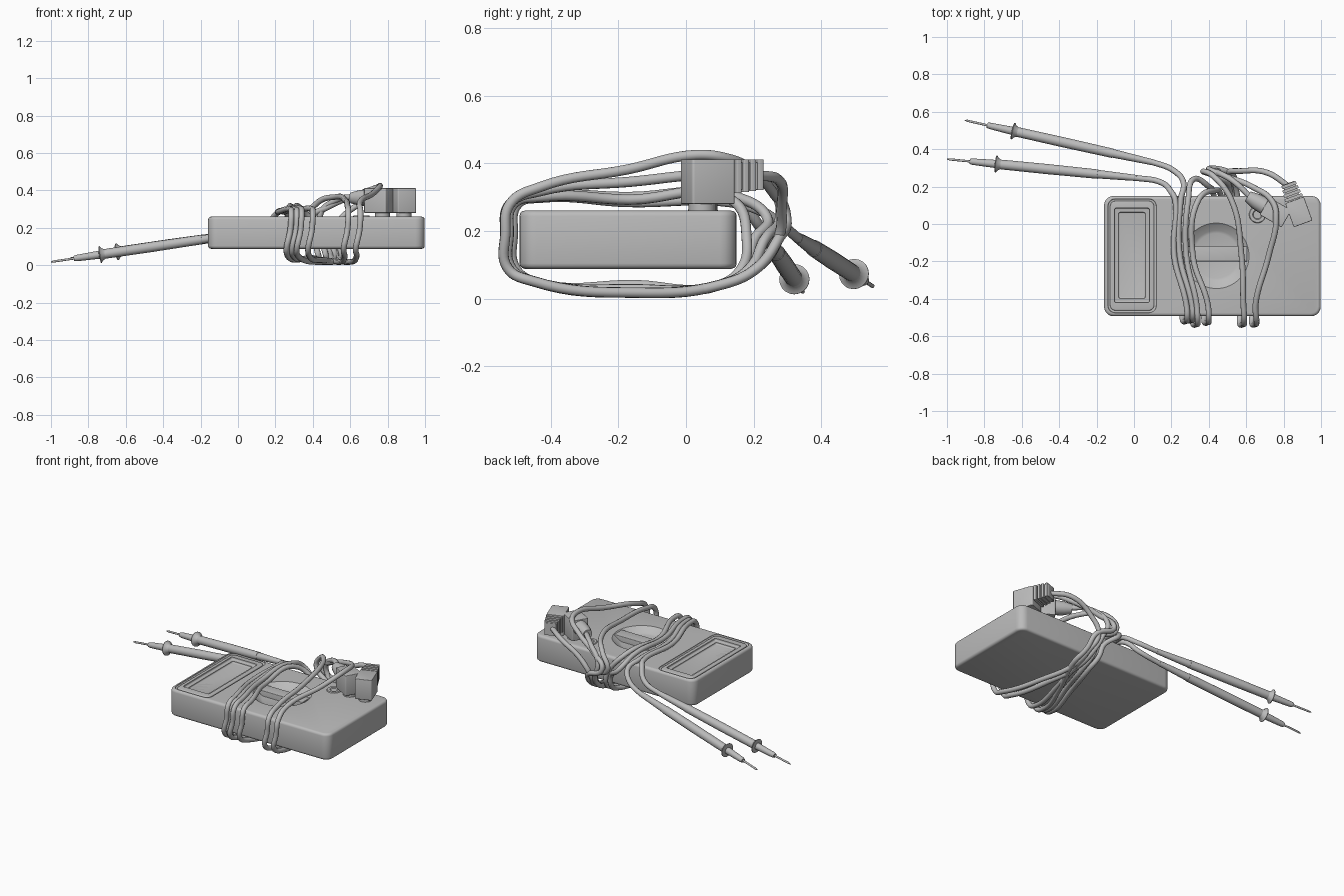
import bpy, bmesh, math
from mathutils import Vector, Matrix

if "Cube" in bpy.data.objects:
    bpy.data.objects.remove(bpy.data.objects["Cube"])

grey = bpy.data.materials.new("plain_grey")
grey.use_nodes = True
grey.diffuse_color = (0.5, 0.5, 0.5, 1)
grey.node_tree.nodes["Principled BSDF"].inputs["Base Color"].default_value = (0.5, 0.5, 0.5, 1)


def select(obj):
    bpy.ops.object.select_all(action='DESELECT')
    obj.select_set(True)
    bpy.context.view_layer.objects.active = obj


def finish(name, bm, angle=35):
    bmesh.ops.recalc_face_normals(bm, faces=bm.faces)
    mesh = bpy.data.meshes.new(name)
    bm.to_mesh(mesh)
    bm.free()
    mesh.materials.append(grey)
    obj = bpy.data.objects.new(name, mesh)
    bpy.context.collection.objects.link(obj)
    select(obj)
    bpy.ops.object.shade_smooth_by_angle(angle=math.radians(angle))
    return obj


def rounded_box(name, low, high, corner=0.0, edge=0.0, matrix=Matrix()):
    """Box with rounded upright corners and softened rims."""
    low, high = Vector(low), Vector(high)
    bm = bmesh.new()
    bmesh.ops.create_cube(bm, size=1, matrix=Matrix.Translation((low + high) / 2)
                          @ Matrix.Diagonal((*(high - low), 1)))
    if corner:
        upright = [e for e in bm.edges if abs(e.verts[0].co.z - e.verts[1].co.z) > 1e-5]
        bmesh.ops.bevel(bm, geom=upright, offset=corner, segments=5, profile=0.5, affect='EDGES')
    if edge:
        rims = [e for e in bm.edges if abs(e.verts[0].co.z - e.verts[1].co.z) < 1e-5]
        bmesh.ops.bevel(bm, geom=rims, offset=edge, segments=3, profile=0.5, affect='EDGES')
    bm.transform(matrix)
    return finish(name, bm)


def lathe(name, profile, start, direction, sides=20):
    """Revolve (distance, radius) pairs around an axis."""
    turn = Vector(direction).to_track_quat('Z', 'Y').to_matrix().to_4x4()
    place = Matrix.Translation(start) @ turn
    bm = bmesh.new()
    rings = []
    for along, radius in profile:
        rings.append([bm.verts.new(place @ Vector((radius * math.cos(a), radius * math.sin(a), along)))
                      for a in (math.tau * i / sides for i in range(sides))])
    for one, two in zip(rings, rings[1:]):
        for i in range(sides):
            j = (i + 1) % sides
            bm.faces.new((one[i], one[j], two[j], two[i]))
    bm.faces.new(rings[0])
    bm.faces.new(rings[-1])
    return finish(name, bm)


def carve(target, cutter):
    mod = target.modifiers.new("carve", 'BOOLEAN')
    mod.operation = 'DIFFERENCE'
    mod.solver = 'EXACT'
    mod.object = cutter
    select(target)
    bpy.ops.object.modifier_apply(modifier=mod.name)
    bpy.data.objects.remove(cutter)


# Case with stepped display window, sunken dial and open socket
TOP = 0.26
UP = (0, 0, 1)
case = rounded_box("case", (-0.16, -0.493, 0.088), (0.998, 0.15, TOP), 0.05, 0.016)
carve(case, rounded_box("window_step", (-0.14, -0.475, TOP - 0.01), (0.12, 0.135, 0.3), 0.04, 0.006))
frame = rounded_box("window_frame", (-0.128, -0.463, 0.2), (0.108, 0.123, TOP - 0.001), 0.03, 0.006)
for part in (case, frame):
    for inset, depth in ((0, 0.014), (0.022, 0.024)):
        carve(part, rounded_box("window_cutter", (inset - 0.105, inset - 0.42, TOP - depth),
                                (0.083 - inset, 0.085 - inset, 0.3), 0.01, 0.006))
dial = Vector((0.44, -0.17, TOP))
carve(case, lathe("dial_cutter", [(-0.035, 0.12), (-0.03, 0.135), (0, 0.175), (0.03, 0.215)], dial, UP, 64))
carve(case, lathe("socket_cutter", [(0, 0.022), (0.2, 0.022)], (0.66, 0.05, 0.2), UP))
for part in (case, frame):
    select(part)
    bpy.ops.object.shade_smooth_by_angle(angle=math.radians(35))
rounded_box("dial_grip", dial + Vector((-0.165, -0.03, -0.07)), dial + Vector((0.165, 0.05, 0)), 0, 0.004)
lathe("socket_ring", [(0, 0.022), (0, 0.045), (0.006, 0.042), (0.006, 0.026), (0, 0.022)],
      (0.66, 0.05, TOP), UP)


# Angled plugs with strain reliefs, ribbed on one of them
def plug(name, x, y, heading, ribs):
    place = Matrix.Translation((x, y, 0)) @ Matrix.Rotation(math.radians(heading), 4, 'Z')
    lathe(name + "_neck", [(0, 0.04), (0.04, 0.04)], (x, y, 0.25), UP)
    rounded_box(name + "_body", (-0.05, -0.053, 0.28), (0.085, 0.053, 0.412), 0.008, 0.003, place)
    if ribs:
        rounded_box(name + "_relief_core", (0.08, -0.034, 0.322), (0.182, 0.034, 0.402), 0.004, 0, place)
    else:
        lathe(name + "_relief", [(0, 0.046), (0.06, 0.042), (0.11, 0.03)],
              place @ Vector((0.08, 0, 0.36)), place.to_3x3() @ Vector((1, 0, 0)))
    for i in range(ribs):
        start, shrink = 0.09 + i * 0.024, i * 0.003
        rounded_box(f"{name}_rib_{i + 1}", (start, shrink - 0.05, 0.312 + shrink),
                    (start + 0.017, 0.05 - shrink, 0.411), 0.004, 0, place)
    return place @ Vector((0.16, 0, 0.365))


left_exit = plug("left_plug", 0.887, 0.048, 110, 4)
right_exit = plug("right_plug", 0.772, 0.053, 150, 0)


# Test probes: pin, tapered nose, flared finger guard, handle and relief
def probe(name, tip, end):
    tip, end = Vector(tip), Vector(end)
    axis = (end - tip).normalized()
    length = (end - tip).length
    lathe(name + "_pin", [(0, 0.002), (0.015, 0.006), (0.14, 0.006)], tip, axis, 12)
    lathe(name + "_nose", [(0.125, 0.014), (0.14, 0.017), (0.27, 0.022)], tip, axis)
    lathe(name + "_guard", [(0.262, 0.021), (0.266, 0.045), (0.27, 0.045), (0.278, 0.033), (0.295, 0.025)],
          tip, axis)
    lathe(name + "_handle", [(0.27, 0.023), (0.3, 0.026), (0.55, 0.027), (0.82, 0.025)], tip, axis)
    lathe(name + "_relief", [(0.82, 0.023), (length, 0.016)], tip, axis)
    return [end - axis * 0.05, end]


back_cord = probe("back_probe", (-0.905, 0.555, 0.035), (0.1, 0.33, 0.18))
front_cord = probe("front_probe", (-1.0, 0.347, 0.018), (0.013, 0.246, 0.168))


# Cords wound around the case
def wind(rear, middle, front, back, lift=0.0, slack=0.0):
    """One turn: over the top to the front, under the case and up behind it."""
    reach = slack / 4
    return [(rear, 0.13, 0.285 + lift), (middle, -0.17, 0.285 + lift * 0.75),
            (front, -0.43, 0.298 + lift / 4), (front + 0.005, -0.498 - reach, 0.28),
            (front, -0.512 - reach, 0.19), (front - 0.02, -0.505 - reach, 0.09),
            (front - 0.015, -0.455, 0.052), ((front + back) / 2, -0.15, 0.04 - reach),
            (back, 0.1, 0.04), (back - 0.01, 0.165 + slack / 2, 0.09), (back - 0.03, 0.18 + slack, 0.17)]


def cord(name, points):
    curve = bpy.data.curves.new(name, 'CURVE')
    curve.dimensions = '3D'
    curve.bevel_depth = 0.0155
    curve.bevel_resolution = 3
    curve.resolution_u = 8
    curve.use_fill_caps = True
    spline = curve.splines.new('BEZIER')
    spline.bezier_points.add(len(points) - 1)
    for knot, point in zip(spline.bezier_points, points):
        knot.co = point
        knot.handle_left_type = knot.handle_right_type = 'AUTO'
    curve.materials.append(grey)
    obj = bpy.data.objects.new(name, curve)
    bpy.context.collection.objects.link(obj)
    select(obj)
    bpy.ops.object.convert(target='MESH')
    bpy.ops.object.shade_smooth()


cord("back_cord", back_cord + [(0.22, 0.28, 0.22), (0.265, 0.22, 0.26)]
     + wind(0.25, 0.245, 0.31, 0.47)
     + wind(0.345, 0.315, 0.395, 0.52, 0.01, 0.05)
     + [(0.37, 0.28, 0.25), (0.42, 0.26, 0.33)]
     + wind(0.52, 0.575, 0.585, 0.5, 0.08, 0.09)
     + [(0.44, 0.28, 0.27), (0.53, 0.23, 0.35), right_exit])
cord("front_cord", front_cord + [(0.15, 0.22, 0.21), (0.2, 0.17, 0.27)]
     + wind(0.22, 0.215, 0.28, 0.43, 0, 0.02)
     + [(0.32, 0.24, 0.24)]
     + wind(0.29, 0.28, 0.335, 0.55, 0.02, 0.09)
     + [(0.4, 0.295, 0.25), (0.48, 0.26, 0.31), (0.63, 0.2, 0.375), (0.74, 0.12, 0.415), (0.76, 0.03, 0.425)]
     + wind(0.76, 0.72, 0.65, 0.53, 0.13, 0.09)[1:]
     + [(0.57, 0.283, 0.27), (0.71, 0.275, 0.35), left_exit])
